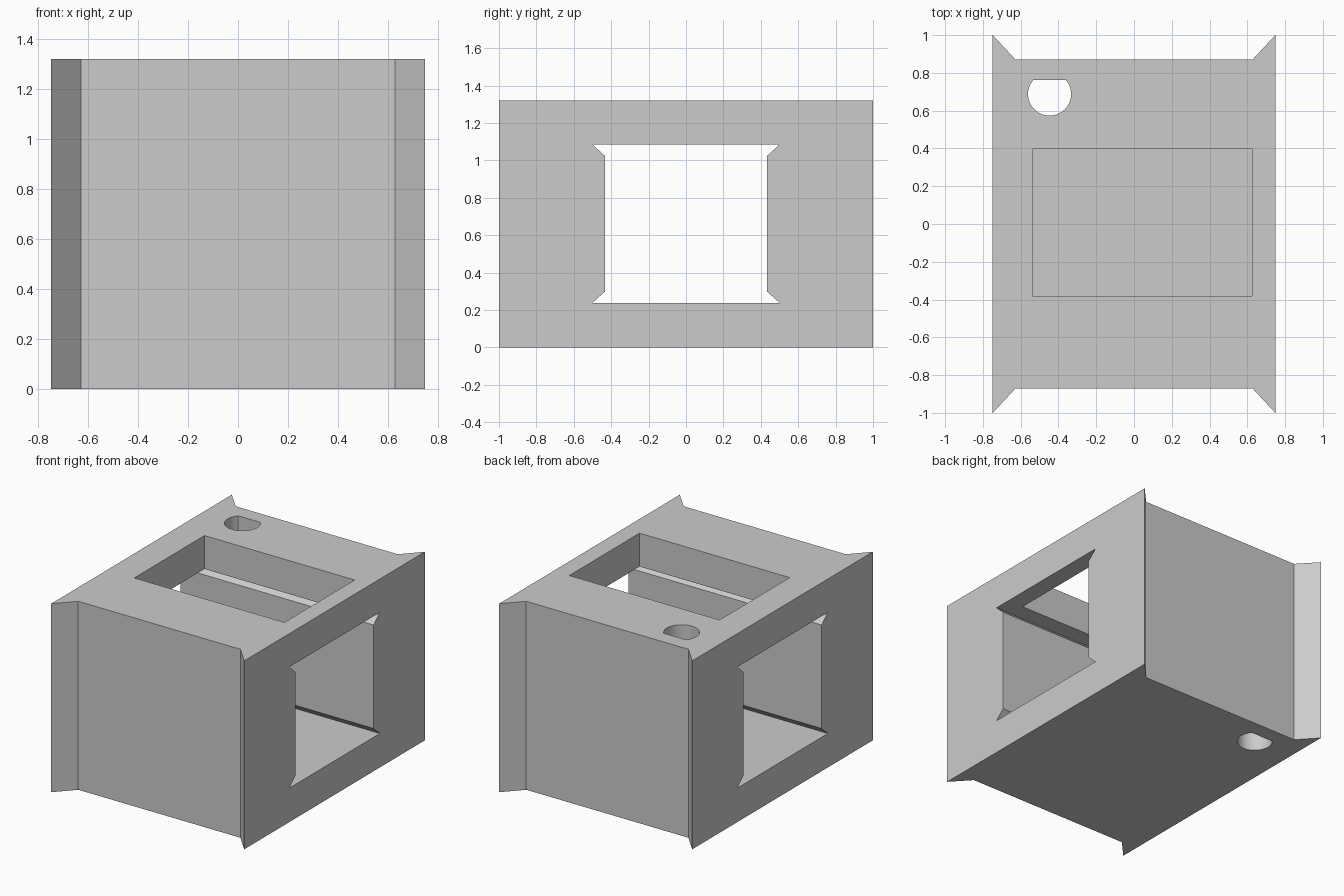
import bpy
import math
from mathutils import Vector

cube = bpy.data.objects.get("Cube")
if cube:
    bpy.data.objects.remove(cube, do_unlink=True)

grey = bpy.data.materials.new("light_grey")
grey.use_nodes = True
colour = (0.6, 0.6, 0.6, 1)
grey.diffuse_color = colour
grey.node_tree.nodes["Principled BSDF"].inputs["Base Color"].default_value = colour


def prism(name, base, direction):
    """Extrude a counter-clockwise outline (seen against direction)."""
    n = len(base)
    verts = [Vector(p) for p in base]
    verts += [v + Vector(direction) for v in verts]
    faces = [tuple(reversed(range(n))), tuple(range(n, 2 * n))]
    faces += [(i, (i + 1) % n, (i + 1) % n + n, i + n) for i in range(n)]
    mesh = bpy.data.meshes.new(name)
    mesh.from_pydata(verts, [], faces)
    mesh.materials.append(grey)
    obj = bpy.data.objects.new(name, mesh)
    bpy.context.collection.objects.link(obj)
    return obj


HEIGHT, HALF_W, WEB_W, WEB_Y = 1.32, 0.748, 0.628, 0.871

# Block with flared corner lips on front and back
half = [(HALF_W, -1), (HALF_W, 1), (WEB_W, WEB_Y)]
outline = half + [(-WEB_W, WEB_Y), (-HALF_W, 1), (-HALF_W, -1),
                  (-WEB_W, -WEB_Y), (WEB_W, -WEB_Y)]
block = prism("block", [(x, y, 0) for x, y in outline], (0, 0, HEIGHT))

# Side-to-side tunnel with angled grooves in its corners
right = [(0.501, 0.238), (0.433, 0.299), (0.433, 1.024), (0.501, 1.086)]
section = right + [(-y, z) for y, z in reversed(right)]
tunnel = prism("tunnel_cutter", [(-1, y, z) for y, z in section], (2, 0, 0))

# Rectangular opening from the top into the tunnel
x0, x1, y0, y1 = -0.538, 0.626, -0.38, 0.397
window = prism("top_opening_cutter",
               [(x, y, 0.8) for x, y in ((x0, y0), (x1, y0), (x1, y1), (x0, y1))],
               (0, 0, 1))

# Vertical round hole with one flat side
radius, flat = 0.114, 0.075
start = math.pi - math.asin(flat / radius)
sweep = 2 * math.pi - (math.pi - 2 * math.asin(flat / radius))
arc = [start + sweep * i / 48 for i in range(49)]
hole = prism("round_hole_cutter",
             [(-0.447 + radius * math.cos(a), 0.688 + radius * math.sin(a), -0.5)
              for a in arc], (0, 0, 2.5))

for cutter in (tunnel, window, hole):
    cut = block.modifiers.new(cutter.name, 'BOOLEAN')
    cut.operation = 'DIFFERENCE'
    cut.solver = 'EXACT'
    cut.object = cutter

# Apply the cuts, remove the cutters, and smooth only the round wall
bpy.ops.object.select_all(action='DESELECT')
block.select_set(True)
bpy.context.view_layer.objects.active = block
for name in [m.name for m in block.modifiers]:
    bpy.ops.object.modifier_apply(modifier=name)
for cutter in (tunnel, window, hole):
    bpy.data.objects.remove(cutter, do_unlink=True)
bpy.ops.object.shade_smooth_by_angle(angle=math.radians(25))
